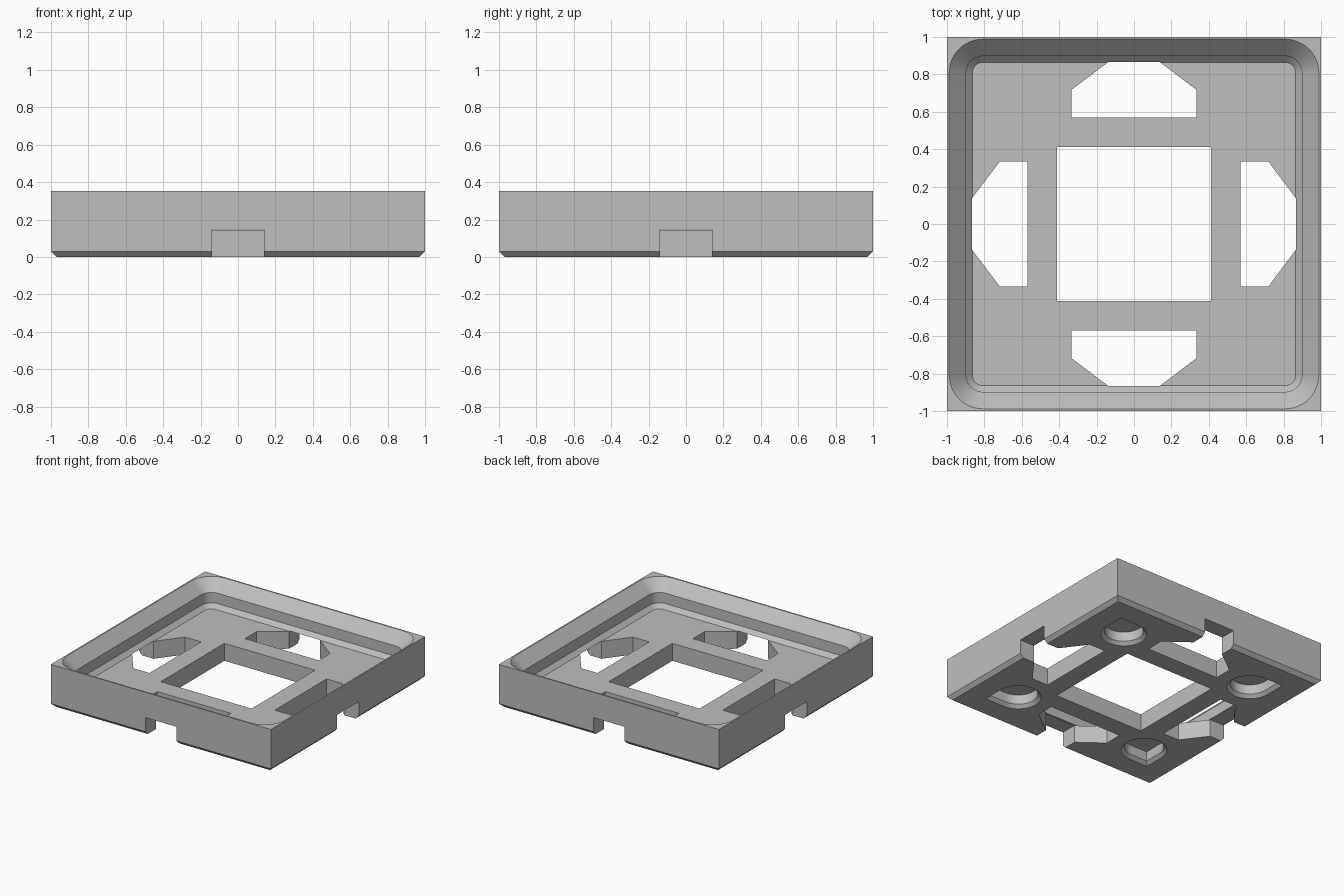
import bpy
import bmesh
from math import sin, cos, pi, sqrt

if "Cube" in bpy.data.objects:
    bpy.data.objects.remove(bpy.data.objects["Cube"])

HEIGHT, FLOOR = 0.353, 0.1435

grey = bpy.data.materials.new("plain grey")
grey.use_nodes = True
grey.diffuse_color = (0.52, 0.52, 0.52, 1)
grey.node_tree.nodes["Principled BSDF"].inputs["Base Color"].default_value = grey.diffuse_color


def loft(name, rings):
    """Closed solid through a stack of (z, outline) rings."""
    bm = bmesh.new()
    loops = [[bm.verts.new((x, y, z)) for x, y in pts] for z, pts in rings]
    for a, b in zip(loops, loops[1:]):
        for i in range(len(a)):
            j = (i + 1) % len(a)
            bm.faces.new((a[i], a[j], b[j], b[i]))
    bm.faces.new(loops[0][::-1])
    bm.faces.new(loops[-1])
    bmesh.ops.recalc_face_normals(bm, faces=bm.faces)
    mesh = bpy.data.meshes.new(name)
    bm.to_mesh(mesh)
    bm.free()
    mesh.materials.append(grey)
    obj = bpy.data.objects.new(name, mesh)
    bpy.context.collection.objects.link(obj)
    return obj


def square(h):
    return [(-h, -h), (h, -h), (h, h), (-h, h)]


def rounded_square(h, centre=0.809, steps=12):
    """Square of half width h whose corner arcs share fixed centres."""
    r = h - centre
    pts = []
    for k, (sx, sy) in enumerate([(1, 1), (-1, 1), (-1, -1), (1, -1)]):
        for i in range(steps + 1):
            a = (k + i / steps) * pi / 2
            pts.append((sx * centre + r * cos(a), sy * centre + r * sin(a)))
    return pts


def teardrop(r, turn, steps=36):
    """Circle with a right-angled point facing the outer corner."""
    pts = [(r * sqrt(2), 0)]
    for i in range(steps + 1):
        a = pi / 4 + i / steps * 1.5 * pi
        pts.append((r * cos(a), r * sin(a)))
    d = 0.619 * sqrt(2)
    return [((x + d) * cos(turn) - y * sin(turn), (x + d) * sin(turn) + y * cos(turn))
            for x, y in pts]


def rotate(pts, turn):
    return [(x * cos(turn) - y * sin(turn), x * sin(turn) + y * cos(turn)) for x, y in pts]


# Block with bevelled bottom edge
tray = loft("base_tray", [(0, square(0.97)), (0.03, square(1)), (HEIGHT, square(1))])

# Stepped recess, sloped at top and bottom
cutters = [loft("recess_cutter", [
    (FLOOR, rounded_square(0.864)), (FLOOR + 0.0335, rounded_square(0.8975)),
    (HEIGHT - 0.0905, rounded_square(0.8975)), (HEIGHT, rounded_square(0.988)),
    (HEIGHT + 0.05, rounded_square(0.988))])]

# Square window in the floor
cutters.append(loft("window_cutter", [(-0.1, square(0.413)), (0.25, square(0.413))]))

# Side openings that run out through the walls, and magnet pockets underneath
half = [(0.335, 0.57), (0.335, 0.717), (0.14, 0.864), (0.14, 1.1)]
side = half + [(-x, y) for x, y in reversed(half)]
for k in range(4):
    turn = k * pi / 2
    outline = rotate(side, turn)
    cutters.append(loft("side_cutter", [(-0.1, outline), (FLOOR + 0.002, outline)]))
    diag = turn + pi / 4
    cutters.append(loft("pocket_cutter", [
        (-0.01, teardrop(0.184, diag)), (0.026, teardrop(0.148, diag)),
        (0.105, teardrop(0.148, diag))]))

bpy.context.view_layer.objects.active = tray
for cutter in cutters:
    cutter.hide_render = True
    mod = tray.modifiers.new("cut", "BOOLEAN")
    mod.operation = "DIFFERENCE"
    mod.solver = "EXACT"
    mod.object = cutter
    bpy.ops.object.modifier_apply(modifier=mod.name)
    bpy.data.objects.remove(cutter)

# Smooth the rounded corners, keep real edges sharp
bpy.ops.object.select_all(action="DESELECT")
tray.select_set(True)
bpy.ops.object.shade_smooth_by_angle(angle=pi / 8)
